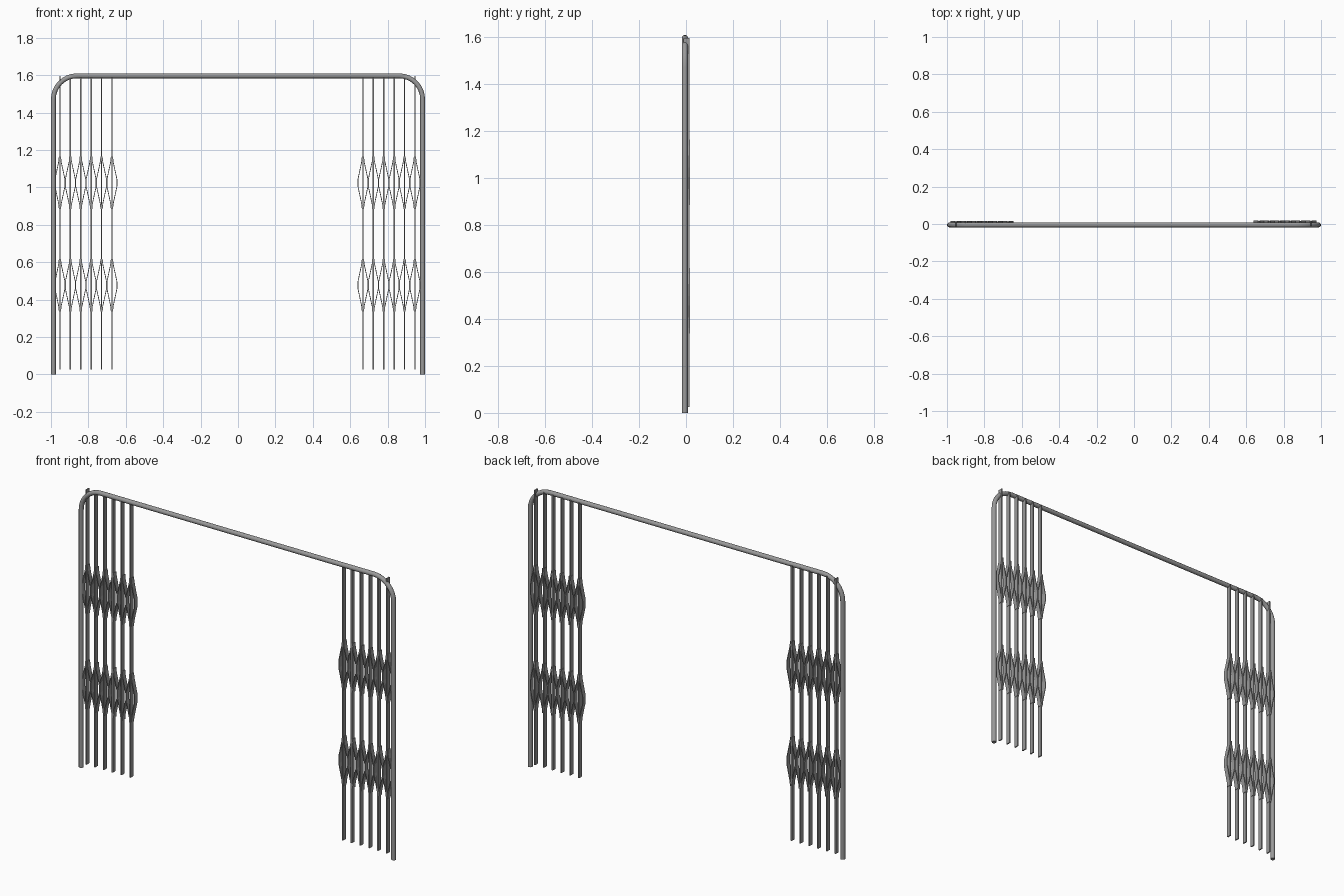
import bpy, math

if "Cube" in bpy.data.objects:
    bpy.data.objects.remove(bpy.data.objects["Cube"])

metal = bpy.data.materials.new("grey metal")
metal.diffuse_color = (0.32, 0.32, 0.32, 1)
metal.use_nodes = True
metal.node_tree.nodes["Principled BSDF"].inputs["Base Color"].default_value = metal.diffuse_color

HALF, TOP, TUBE_R, BEND, TUBE_Y = 0.987, 1.596, 0.013, 0.125, -0.005


def make_object(name, verts, faces):
    mesh = bpy.data.meshes.new(name)
    mesh.from_pydata(verts, [], faces)
    mesh.materials.append(metal)
    obj = bpy.data.objects.new(name, mesh)
    bpy.context.collection.objects.link(obj)
    return obj


def strip(name, path, thick, y0, y1):
    """Flat strip following an (x, z) path, thin in x and deep in y."""
    verts, faces = [], []
    h = thick / 2
    for x, z in path:
        verts += [(x - h, y0, z), (x + h, y0, z), (x + h, y1, z), (x - h, y1, z)]
    for i in range(len(path) - 1):
        a = 4 * i
        for k in range(4):
            n = (k + 1) % 4
            faces.append((a + k, a + n, a + 4 + n, a + 4 + k))
    e = 4 * (len(path) - 1)
    faces += [(3, 2, 1, 0), (e, e + 1, e + 2, e + 3)]
    return make_object(name, verts, faces)


# Bent tube: two legs, rounded corners and the top rail
path = [(-HALF, 0, math.pi)]
for sx, start in ((-1, 180), (1, 90)):
    for i in range(9):
        a = math.radians(start - 90 * i / 8)
        path.append((sx * (HALF - BEND) + BEND * math.cos(a),
                     TOP - BEND + BEND * math.sin(a), a))
path.append((HALF, 0, 0))

SIDES = 12
verts, faces = [], []
for x, z, a in path:
    for k in range(SIDES):
        t = 2 * math.pi * k / SIDES
        r = TUBE_R * math.cos(t)
        verts.append((x + r * math.cos(a), TUBE_Y + TUBE_R * math.sin(t), z + r * math.sin(a)))
for i in range(len(path) - 1):
    for k in range(SIDES):
        n = (k + 1) % SIDES
        a, b = i * SIDES, (i + 1) * SIDES
        faces.append((a + k, b + k, b + n, a + n))
end = (len(path) - 1) * SIDES
faces += [tuple(range(SIDES)), tuple(reversed(range(end, end + SIDES)))]
frame = make_object("tube_frame", verts, faces)
bpy.context.view_layer.objects.active = frame
frame.select_set(True)
bpy.ops.object.shade_smooth_by_angle(angle=math.radians(40))

# Two folding gates: upright slats with two rows of diamond links
for side, first_x, dy in (("left", -0.952, 0.0), ("right", 0.668, 0.002)):
    for i in range(6):
        x = first_x + 0.0556 * i
        strip(f"{side}_slat_{i + 1}", [(x, 0.025), (x, 1.595)], 0.007, -0.013 + dy, 0.013 + dy)
        for row, mid in (("lower", 0.477), ("upper", 1.024)):
            for s, hand in ((-1, "a"), (1, "b")):
                link = [(x + s * 0.004, mid - 0.14), (x + s * 0.006, mid - 0.115),
                        (x + s * 0.0265, mid - 0.02), (x + s * 0.0265, mid + 0.02),
                        (x + s * 0.006, mid + 0.115), (x + s * 0.004, mid + 0.14)]
                strip(f"{side}_{row}_link_{i + 1}{hand}", link, 0.004, -0.010 + dy, 0.016 + dy)
